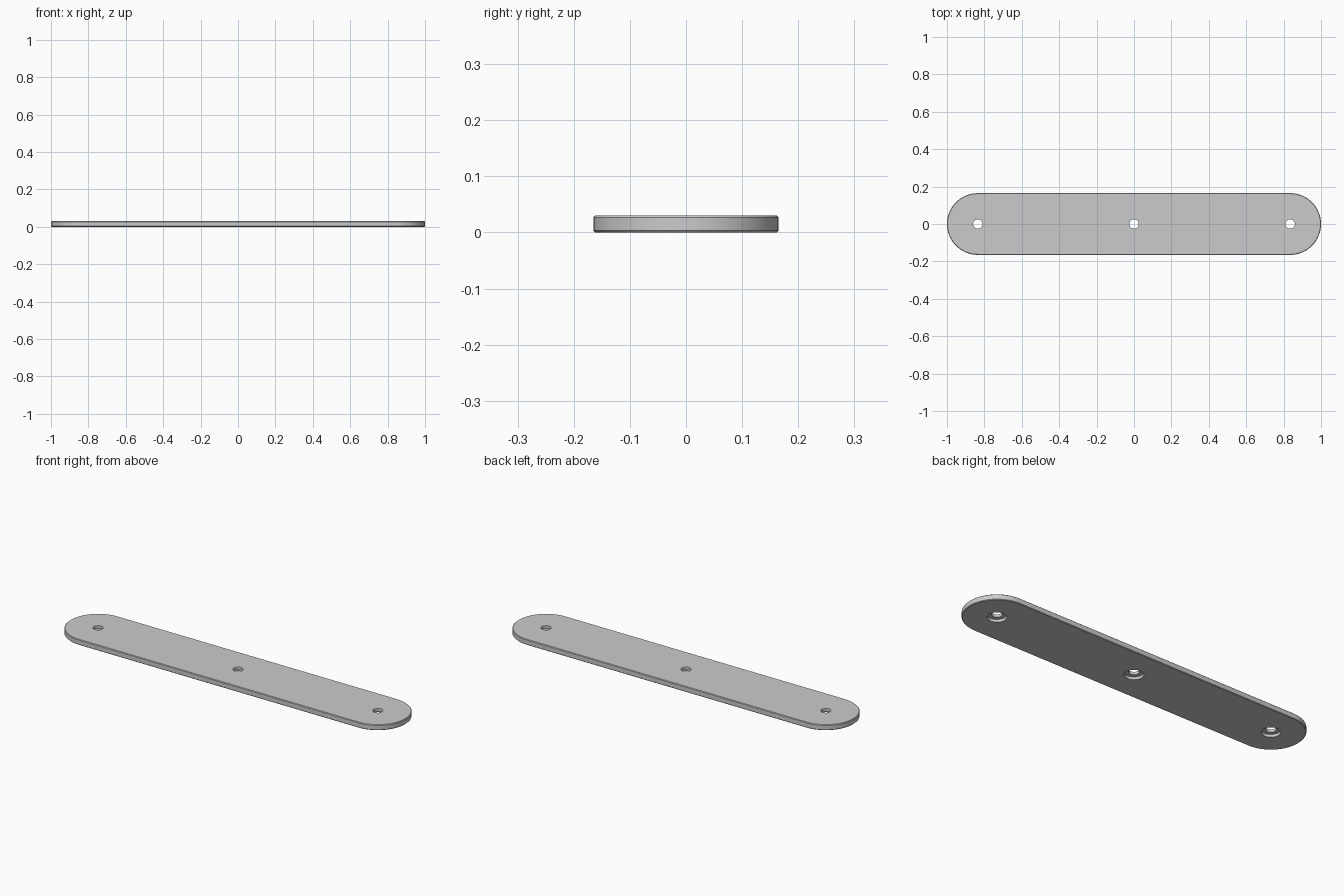
import bpy, bmesh, math

if "Cube" in bpy.data.objects:
    bpy.data.objects.remove(bpy.data.objects["Cube"])

R, T, C = 0.165, 0.03, 0.003   # end radius, thickness, edge chamfer
HX = 1.0 - R                   # hole / end-arc centre


def finish(name, bm):
    bmesh.ops.recalc_face_normals(bm, faces=bm.faces)
    me = bpy.data.meshes.new(name)
    bm.to_mesh(me)
    bm.free()
    ob = bpy.data.objects.new(name, me)
    bpy.context.collection.objects.link(ob)
    return ob


def loft(name, rings):
    """Join equal-length rings of points and cap both ends."""
    bm = bmesh.new()
    loops = [[bm.verts.new(p) for p in ring] for ring in rings]
    n = len(loops[0])
    for a, b in zip(loops, loops[1:]):
        for i in range(n):
            j = (i + 1) % n
            bm.faces.new((a[i], a[j], b[j], b[i]))
    bm.faces.new(loops[0])
    bm.faces.new(loops[-1])
    return finish(name, bm)


def slot(r, z, n=32):
    pts = []
    for cx, start in ((HX, -math.pi / 2), (-HX, math.pi / 2)):
        for i in range(n + 1):
            a = start + math.pi * i / n
            pts.append((cx + r * math.cos(a), r * math.sin(a), z))
    return pts


def circle(cx, r, z, n=48):
    return [(cx + r * math.cos(2 * math.pi * i / n),
             r * math.sin(2 * math.pi * i / n), z) for i in range(n)]


# Round-ended plate with finely chamfered rims
plate = loft("mounting_plate", [slot(R - C, 0), slot(R, C), slot(R, T - C), slot(R - C, T)])

# Three screw holes, counterbored from below
for k, x in enumerate((-HX, 0, HX)):
    cutter = loft(f"hole_cutter_{k}", [circle(x, 0.046, -0.01), circle(x, 0.046, 0.015),
                                       circle(x, 0.025, 0.015), circle(x, 0.025, T + 0.01)])
    mod = plate.modifiers.new(f"hole_{k}", 'BOOLEAN')
    mod.operation, mod.solver, mod.object = 'DIFFERENCE', 'EXACT', cutter
    bpy.context.view_layer.objects.active = plate
    bpy.ops.object.modifier_apply(modifier=mod.name)
    bpy.data.objects.remove(cutter)

# Smooth the arcs, keep the rims crisp
bpy.ops.object.select_all(action='DESELECT')
plate.select_set(True)
bpy.context.view_layer.objects.active = plate
bpy.ops.object.shade_smooth_by_angle(angle=math.radians(30))
